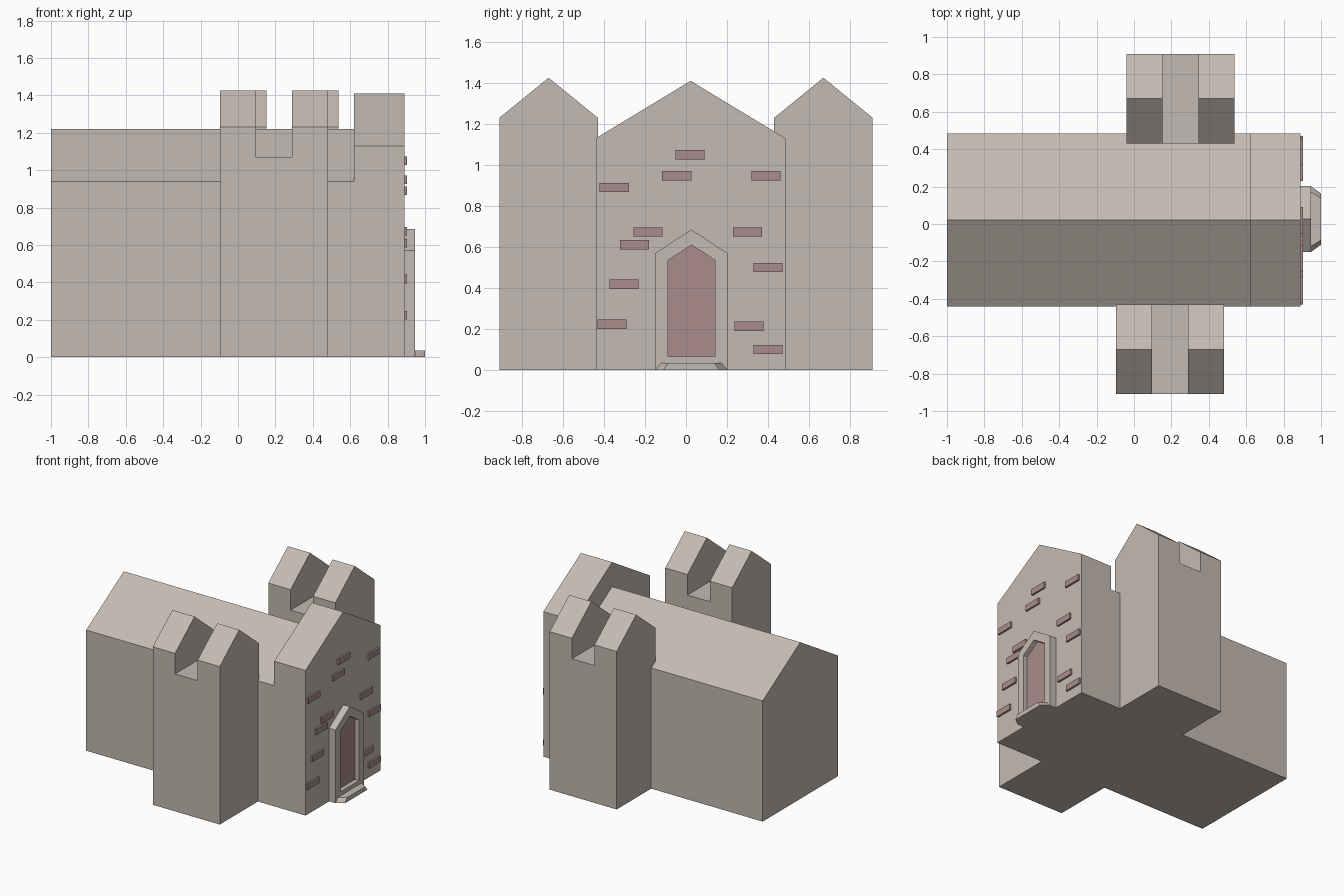
import bpy, bmesh

if "Cube" in bpy.data.objects:
    bpy.data.objects.remove(bpy.data.objects["Cube"])


def material(name, rgb):
    m = bpy.data.materials.new(name)
    m.diffuse_color = (*rgb, 1.0)
    m.use_nodes = True
    m.node_tree.nodes["Principled BSDF"].inputs["Base Color"].default_value = m.diffuse_color
    return m


STONE = material("warm grey stone", (0.55, 0.49, 0.445))
BRICK = material("dusty red brick", (0.40, 0.265, 0.265))


def finish(name, bm, mat):
    bmesh.ops.recalc_face_normals(bm, faces=bm.faces)
    me = bpy.data.meshes.new(name)
    bm.to_mesh(me)
    bm.free()
    me.materials.append(mat)
    ob = bpy.data.objects.new(name, me)
    bpy.context.collection.objects.link(ob)
    return ob


def gable(y0, y1, z0, eave, ridge):
    """House-shaped outline in the YZ plane."""
    return [(y0, z0), (y1, z0), (y1, eave), ((y0 + y1) / 2, ridge), (y0, eave)]


def prism(name, profile, x0, x1, mat):
    """Extrude a YZ outline along X."""
    bm = bmesh.new()
    face = bm.faces.new([bm.verts.new((x0, y, z)) for y, z in profile])
    ext = bmesh.ops.extrude_face_region(bm, geom=[face])["geom"]
    moved = [v for v in ext if isinstance(v, bmesh.types.BMVert)]
    bmesh.ops.translate(bm, verts=moved, vec=(x1 - x0, 0, 0))
    # keep the starting cap so the solid is closed
    if not face.is_valid or len(bm.faces) < len(profile) + 2:
        bmesh.ops.holes_fill(bm, edges=bm.edges)
    return finish(name, bm, mat)


def box_profile(y0, y1, z0, z1):
    return [(y0, z0), (y1, z0), (y1, z1), (y0, z1)]


# Long hall and the taller entrance gable
prism("hall", gable(-0.44, 0.485, 0, 0.94, 1.22), -1.0, 0.62, STONE)
prism("entrance_gable", gable(-0.44, 0.485, 0, 1.13, 1.41), 0.62, 0.89, STONE)

# Side towers, each with a notch cut across the roof
for name, x0, y0, y1 in (("front_tower", -0.097, -0.91, -0.43),
                         ("back_tower", -0.04, 0.43, 0.91)):
    tower = prism(name, gable(y0, y1, 0, 1.23, 1.425), x0, x0 + 0.577, STONE)
    cutter = prism("notch_cutter", box_profile(y0 - 0.1, y1 + 0.1, 1.07, 1.6),
                   x0 + 0.192, x0 + 0.386, STONE)
    cutter.hide_render = True
    mod = tower.modifiers.new("notch", "BOOLEAN")
    mod.operation = "DIFFERENCE"
    mod.solver = "EXACT"
    mod.object = cutter
    bpy.context.view_layer.objects.active = tower
    bpy.ops.object.modifier_apply(modifier=mod.name)
    bpy.data.objects.remove(cutter)

# Door surround: a ring between two pointed outlines
outer = gable(-0.15, 0.202, 0, 0.57, 0.685)
inner = gable(-0.088, 0.142, 0.066, 0.535, 0.61)
bm = bmesh.new()
loops = [[bm.verts.new((x, y, z)) for y, z in outline]
         for outline, x in ((outer, 0.89), (outer, 0.945), (inner, 0.945), (inner, 0.89))]
for a, b in zip(loops, loops[1:] + loops[:1]):
    for i in range(5):
        j = (i + 1) % 5
        bm.faces.new((a[i], a[j], b[j], b[i]))
finish("door_surround", bm, STONE)

# Recessed door
prism("door", inner, 0.885, 0.91, BRICK)

# Doorstep with tapering ends
bm = bmesh.new()
corners = {}
for x, z, half in ((0.945, 0, 0.176), (1.0, 0, 0.137), (0.945, 0.035, 0.145), (1.0, 0.035, 0.112)):
    for s in (-1, 1):
        bm.verts.new((x, 0.026 + s * half, z))
bmesh.ops.convex_hull(bm, input=bm.verts)
bmesh.ops.dissolve_limit(bm, angle_limit=0.02, verts=bm.verts, edges=bm.edges)
finish("doorstep", bm, STONE)

# Scattered bricks on the entrance wall: centre y, z
bricks = [(0.02, 1.05), (-0.045, 0.948), (-0.35, 0.89), (0.39, 0.948),
          (-0.185, 0.673), (-0.252, 0.61), (0.30, 0.673), (0.40, 0.50),
          (-0.302, 0.418), (-0.36, 0.224), (0.308, 0.214), (0.40, 0.10)]
for i, (y, z) in enumerate(bricks):
    prism(f"brick_{i + 1}", box_profile(y - 0.071, y + 0.071, z - 0.023, z + 0.023),
          0.885, 0.904, BRICK)
